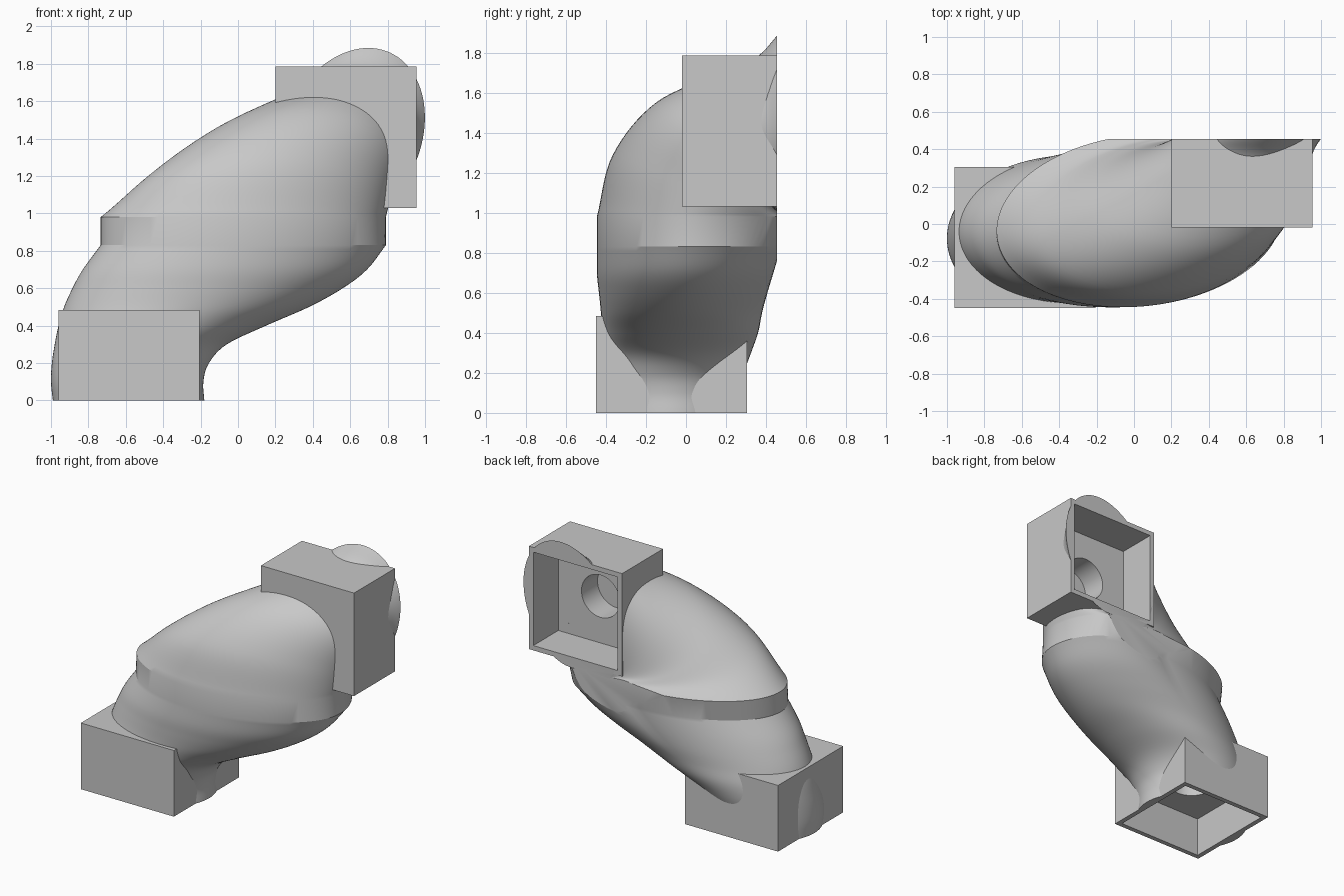
import bpy
import bmesh
from math import sin, cos, pi, radians, sqrt
from mathutils import Vector, Matrix

cube = bpy.data.objects.get("Cube")
if cube:
    bpy.data.objects.remove(cube, do_unlink=True)

grey = bpy.data.materials.new("plain grey")
grey.use_nodes = True
colour = (0.58, 0.58, 0.58, 1)
grey.diffuse_color = colour
grey.node_tree.nodes["Principled BSDF"].inputs["Base Color"].default_value = colour

SIDES = 96


def make_object(name, bm):
    bmesh.ops.recalc_face_normals(bm, faces=bm.faces)
    mesh = bpy.data.meshes.new(name)
    bm.to_mesh(mesh)
    bm.free()
    mesh.materials.append(grey)
    obj = bpy.data.objects.new(name, mesh)
    bpy.context.collection.objects.link(obj)
    return obj


def box(name, low, high):
    bm = bmesh.new()
    low, high = Vector(low), Vector(high)
    bmesh.ops.create_cube(bm, size=1, matrix=Matrix.Translation((low + high) / 2)
                          @ Matrix.Diagonal((high - low).to_4d()))
    return make_object(name, bm)


def rod(name, start, end, radius):
    bm = bmesh.new()
    start, end = Vector(start), Vector(end)
    axis = end - start
    turn = axis.to_track_quat('Z', 'Y').to_matrix().to_4x4()
    bmesh.ops.create_cone(bm, cap_ends=True, segments=48, radius1=radius, radius2=radius,
                          depth=axis.length, matrix=Matrix.Translation((start + end) / 2) @ turn)
    return make_object(name, bm)


def cut(obj, cutters):
    for cutter in cutters:
        mod = obj.modifiers.new("cut", 'BOOLEAN')
        mod.operation, mod.solver, mod.object = 'DIFFERENCE', 'EXACT', cutter
    graph = bpy.context.evaluated_depsgraph_get()
    mesh = bpy.data.meshes.new_from_object(obj.evaluated_get(graph))
    obj.modifiers.clear()
    obj.data = mesh


def smooth_keys(keys, steps):
    """Catmull-Rom interpolation through tuples of numbers."""
    out = []
    for i in range(len(keys) - 1):
        p1, p2 = keys[i], keys[i + 1]
        p0 = keys[i - 1] if i else [2 * a - b for a, b in zip(p1, p2)]
        p3 = keys[i + 2] if i + 2 < len(keys) else [2 * b - a for a, b in zip(p1, p2)]
        for s in range(steps):
            t = s / steps
            out.append([b + t * (c - a + t * (2 * a - 5 * b + 4 * c - d + t * (3 * (b - c) + d - a))) / 2
                        for a, b, c, d in zip(p0, p1, p2, p3)])
    return out + [list(keys[-1])]


# Lower body: height, left x, right x, front y, back y, skew, back corner fullness
lower = [(0, -.99, -.18, -.43, .28, 0, 0), (.1, -1, -.185, -.43, .275, 0, 0),
         (.2, -.995, -.155, -.43, .29, 0, 0), (.3, -.98, -.06, -.42, .325, .01, 0),
         (.4, -.96, .15, -.42, .36, .02, 0), (.5, -.93, .38, -.425, .38, .03, 0),
         (.6, -.885, .56, -.435, .405, .05, .1), (.7, -.83, .69, -.445, .425, .07, .25),
         (.83, -.735, .79, -.445, .445, .09, .42)]
# Upper body: outer point, pivot point, half width, fullness, sweeping to face the back
upper = [(-.062, -.445, .98, .117, .48, .98, .757, .5), (.07, -.365, 1.29, .25, .47, .99, .66, .2),
         (.31, -.15, 1.55, .31, .462, 1, .568, 0), (.53, .18, 1.70, .40, .46, .985, .46, 0),
         (.63, .355, 1.78, .47, .46, .95, .405, 0), (.70, .46, 1.89, .52, .46, .92, .382, 0)]

sections = []
for z, left, right, front, back, skew, full in smooth_keys(lower, 6):
    sections.append((Vector(((left + right) / 2, (front + back) / 2, z)),
                     sqrt((right - left) ** 2 / 4 - skew ** 2),
                     Vector((skew, (back - front) / 2, 0)), full))
for key in smooth_keys(upper, 8):
    outer, pivot = Vector(key[:3]), Vector(key[3:6])
    sections.append(((outer + pivot) / 2, key[6], (pivot - outer) / 2, key[7]))

# Swept body with flat ends
bm = bmesh.new()
loops = []
for centre, half, side, full in sections:
    loop = []
    for i in range(SIDES):
        c, s = cos(2 * pi * i / SIDES), sin(2 * pi * i / SIDES)
        swell = 1 + full * max(c, 0) * max(s, 0)
        loop.append(bm.verts.new(centre + Vector((half * c, 0, 0)) + side * s * swell))
    loops.append(loop)
for lo, hi in zip(loops, loops[1:]):
    for i in range(SIDES):
        j = (i + 1) % SIDES
        bm.faces.new((lo[i], lo[j], hi[j], hi[i]))
bm.faces.new(loops[0])
bm.faces.new(loops[-1])
# Trim everything behind the flat back plane
bmesh.ops.bisect_plane(bm, geom=bm.verts[:] + bm.edges[:] + bm.faces[:], dist=1e-5,
                       plane_co=(0, .455, 0), plane_no=(0, 1, 0), clear_outer=True)
bmesh.ops.holes_fill(bm, edges=[e for e in bm.edges if e.is_boundary])
body = make_object("arm_body", bm)

# Square sockets, each hollow with a round bore in its floor
lower_socket = box("lower_socket", (-.96, -.45, 0), (-.205, .305, .485))
upper_socket = box("upper_socket", (.2, -.02, 1.03), (.955, .455, 1.785))
WALL, DEPTH, BORE = .035, .29, .155
lower_cutters = [
    box("lower_cavity", (-.96 + WALL, -.45 + WALL, -.1), (-.205 - WALL, .305 - WALL, DEPTH)),
    rod("lower_bore", (-.5825, -.0725, .2), (-.5825, -.0725, .486), BORE)]
upper_cutters = [
    box("upper_cavity", (.2 + WALL, .455 - DEPTH, 1.03 + WALL), (.955 - WALL, .6, 1.785 - WALL)),
    rod("upper_bore", (.5775, .25, 1.4075), (.5775, -.021, 1.4075), BORE)]

cut(lower_socket, lower_cutters)
cut(upper_socket, upper_cutters)
cut(body, lower_cutters + upper_cutters)
for cutter in lower_cutters + upper_cutters:
    bpy.data.objects.remove(cutter, do_unlink=True)

# Smooth shading with crisp corners
for obj in bpy.context.view_layer.objects:
    obj.select_set(obj in (body, lower_socket, upper_socket))
bpy.context.view_layer.objects.active = body
bpy.ops.object.shade_smooth_by_angle(angle=radians(22))
